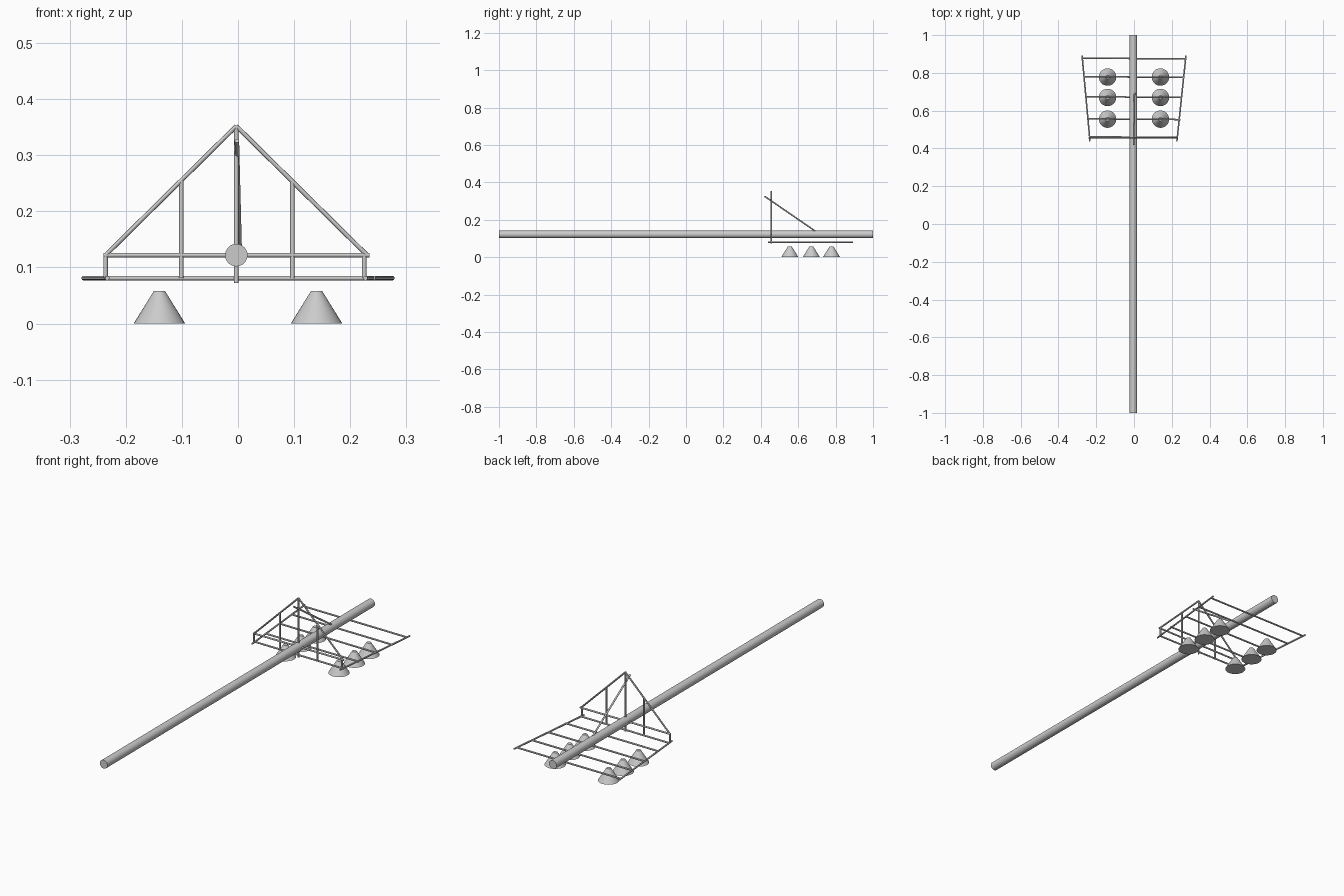
import bpy
from mathutils import Vector

if "Cube" in bpy.data.objects:
    bpy.data.objects.remove(bpy.data.objects["Cube"])


def smooth(ob):
    bpy.ops.object.shade_smooth_by_angle()
    return ob


def rod(name, a, b, r=0.004, sides=12):
    a, b = Vector(a), Vector(b)
    d = b - a
    bpy.ops.mesh.primitive_cylinder_add(vertices=sides, radius=r, depth=d.length,
                                        location=(a + b) / 2)
    ob = bpy.context.object
    ob.rotation_euler = d.to_track_quat('Z', 'Y').to_euler()
    ob.name = name
    return smooth(ob)


CX = -0.003   # centre line of pole and truss
TY = 0.457    # plane of the upright truss
RZ = 0.081    # height of the flat rack

# long main pole
rod("main_pole", (CX, -1, 0.122), (CX, 1, 0.122), 0.02, 32)

# flat rack: splayed side rails and crossbars
for s, label in ((-1, "left"), (1, "right")):
    front_x = 0.233 if s < 0 else 0.227
    rod(f"side_rail_{label}", (s * front_x, 0.438, RZ), (s * 0.275, 0.892, RZ))
for i, (y, w) in enumerate(((0.460, 0.233), (0.555, 0.245), (0.672, 0.254),
                            (0.778, 0.265), (0.876, 0.272))):
    rod(f"crossbar_{i}", (-w, y + 0.002, RZ), (w, y - 0.002, RZ))

# upright triangular truss
rod("truss_beam", (-0.240, TY, 0.122), (0.234, TY, 0.122))
rod("truss_centre_post", (CX, TY, 0.072), (CX, TY, 0.353))
for s, label, inner, end, foot in ((-1, "left", -0.101, -0.236, -0.236),
                                   (1, "right", 0.097, 0.225, 0.230)):
    rod(f"truss_slope_{label}", (CX, TY, 0.352), (foot, TY, 0.122))
    rod(f"truss_post_{label}", (inner, TY, RZ), (inner, TY, 0.255))
    rod(f"truss_end_post_{label}", (end, TY, RZ), (end, TY, 0.122))

# slanted brace from truss peak back to the pole
rod("rear_brace", (-0.002, 0.420, 0.326), (0.003, 0.705, 0.130))

# two rows of cone lamps under the rack
for s, label in ((-1, "left"), (1, "right")):
    for i, y in enumerate((0.555, 0.670, 0.778)):
        bpy.ops.mesh.primitive_cone_add(vertices=32, radius1=0.046, radius2=0.010,
                                        depth=0.058, location=(s * 0.140, y, 0.029))
        bpy.context.object.name = f"cone_lamp_{label}_{i}"
        smooth(bpy.context.object)
